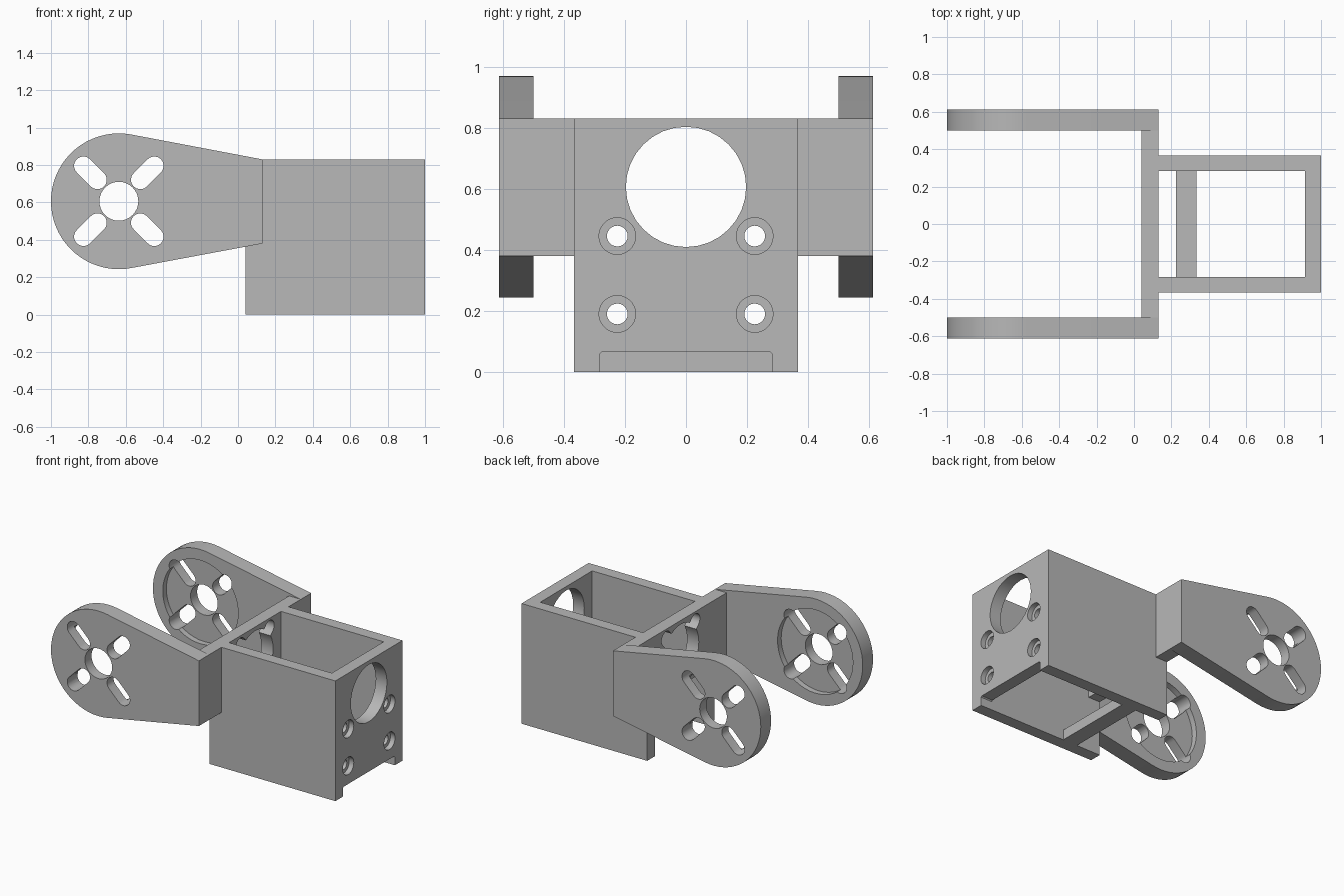
import bpy, bmesh, math

cube = bpy.data.objects.get("Cube")
if cube:
    bpy.data.objects.remove(cube, do_unlink=True)

grey = bpy.data.materials.new("matte grey")
grey.use_nodes = True
grey.diffuse_color = (0.48, 0.48, 0.48, 1)
grey.node_tree.nodes["Principled BSDF"].inputs["Base Color"].default_value = (0.48, 0.48, 0.48, 1)

AXLE_Z = 0.606      # height of the pivot and motor opening
PIVOT_X = -0.637
TOP = 0.83
BAR_Z = 0.38


def prism(name, outline, axis, lo, hi):
    """Extrude a flat outline along x (outline in y,z) or y (outline in x,z)."""
    def place(p, d):
        return (d, p[0], p[1]) if axis == "x" else (p[0], d, p[1])
    bm = bmesh.new()
    face = bm.faces.new([bm.verts.new(place(p, lo)) for p in outline])
    out = bmesh.ops.extrude_face_region(bm, geom=[face])
    step = (hi - lo, 0, 0) if axis == "x" else (0, hi - lo, 0)
    bmesh.ops.translate(bm, vec=step,
                        verts=[v for v in out["geom"] if isinstance(v, bmesh.types.BMVert)])
    bmesh.ops.recalc_face_normals(bm, faces=bm.faces)
    mesh = bpy.data.meshes.new(name)
    bm.to_mesh(mesh)
    bm.free()
    mesh.materials.append(grey)
    obj = bpy.data.objects.new(name, mesh)
    bpy.context.collection.objects.link(obj)
    return obj


def rect(a0, a1, b0, b1):
    return [(a0, b0), (a1, b0), (a1, b1), (a0, b1)]


def arc(ca, cb, r, start, end, n):
    return [(ca + r * math.cos(math.radians(start + (end - start) * i / n)),
             cb + r * math.sin(math.radians(start + (end - start) * i / n)))
            for i in range(n + 1)]


def circle(ca, cb, r, n=32):
    return arc(ca, cb, r, 0, 360, n)[:-1]


def slot(ca, cb, angle, near, far, r):
    """Rounded slot pointing away from a centre."""
    c, s = math.cos(math.radians(angle)), math.sin(math.radians(angle))
    return (arc(ca + c * far, cb + s * far, r, angle - 90, angle + 90, 10)
            + arc(ca + c * near, cb + s * near, r, angle + 90, angle + 270, 10))


def cut(obj, outline, axis, lo, hi):
    cutter = prism("cutter", outline, axis, lo, hi)
    cutter.hide_render = True
    mod = obj.modifiers.new("cut", "BOOLEAN")
    mod.operation, mod.solver, mod.object = "DIFFERENCE", "EXACT", cutter
    bpy.context.view_layer.objects.active = obj
    bpy.ops.object.modifier_apply(modifier=mod.name)
    bpy.data.objects.remove(cutter, do_unlink=True)


def finish(obj):
    bpy.ops.object.select_all(action="DESELECT")
    obj.select_set(True)
    bpy.context.view_layer.objects.active = obj
    bpy.ops.object.shade_smooth_by_angle(angle=math.radians(30))


DIAGONALS = (45, 135, 225, 315)

# Fork arms: tapered plates with a recessed disc, pivot hole and slots
arm_outline = arc(PIVOT_X, AXLE_Z, 0.363, 79.5, 280.5, 36) + [(0.13, BAR_Z), (0.13, TOP)]
for side, name in ((1, "left_arm"), (-1, "right_arm")):
    inner, outer = sorted((side * 0.5, side * 0.612))
    arm = prism(name, arm_outline, "y", inner, outer)
    recess = sorted((side * 0.45, side * 0.54))
    cut(arm, circle(PIVOT_X, AXLE_Z, 0.288, 48), "y", *recess)
    cut(arm, circle(PIVOT_X, AXLE_Z, 0.104), "y", inner - 0.1, outer + 0.1)
    for angle in DIAGONALS:
        cut(arm, slot(PIVOT_X, AXLE_Z, angle, 0.162, 0.268, 0.05), "y", inner - 0.1, outer + 0.1)
    finish(arm)

# Crossbar joining the arms, with motor opening, slots and screw holes
crossbar = prism("crossbar", rect(-0.5, 0.5, BAR_Z, TOP), "x", 0.04, 0.13)
cut(crossbar, circle(0, AXLE_Z, 0.197), "x", 0, 0.2)
for angle in DIAGONALS:
    cut(crossbar, slot(0, AXLE_Z, angle, 0.162, 0.225, 0.05), "x", 0, 0.2)
for y in (-0.225, 0.225):
    cut(crossbar, circle(y, 0.445, 0.034, 24), "x", 0, 0.2)
finish(crossbar)

# Housing side walls, stepped under the crossbar
wall_outline = [(0.04, 0), (0.915, 0), (0.915, TOP), (0.13, TOP), (0.13, BAR_Z), (0.04, BAR_Z)]
for side, name in ((1, "left_wall"), (-1, "right_wall")):
    prism(name, wall_outline, "y", *sorted((side * 0.283, side * 0.366)))

# Housing end wall with bottom notch, motor opening and counterbored screw holes
end_outline = [(-0.366, 0), (-0.283, 0), (-0.283, 0.058), (-0.276, 0.065), (0.276, 0.065),
               (0.283, 0.058), (0.283, 0), (0.366, 0), (0.366, TOP), (-0.366, TOP)]
end_wall = prism("end_wall", end_outline, "x", 0.915, 1.0)
cut(end_wall, circle(0, AXLE_Z, 0.197), "x", 0.8, 1.1)
for y in (-0.225, 0.225):
    for z in (0.19, 0.445):
        cut(end_wall, circle(y, z, 0.06, 28), "x", 0.965, 1.1)
        cut(end_wall, circle(y, z, 0.034, 24), "x", 0.8, 1.1)
finish(end_wall)

# Small brace across the open bottom
prism("bottom_brace", rect(-0.283, 0.283, 0, 0.07), "x", 0.225, 0.335)
